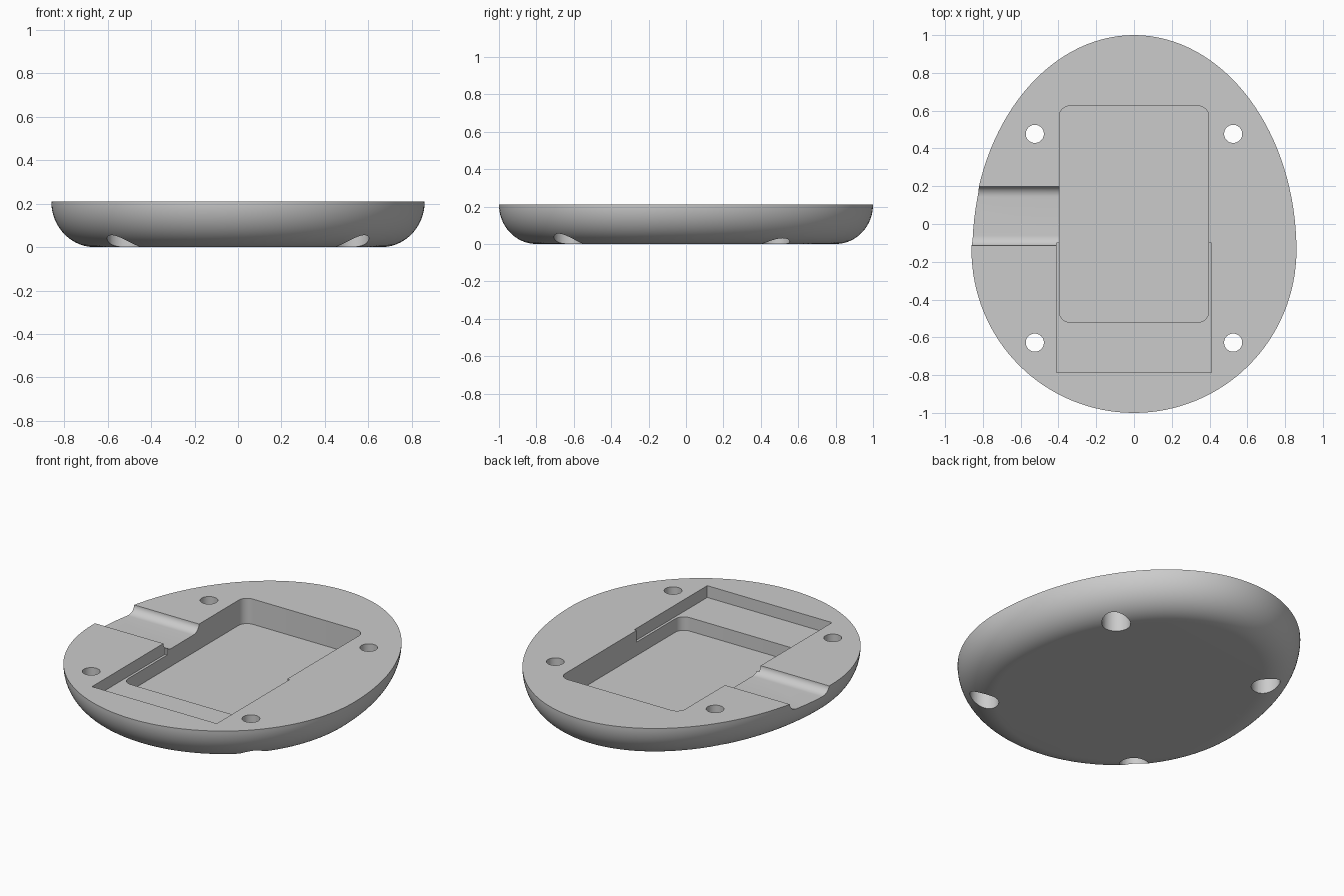
import bpy, bmesh
from math import sin, cos, pi, radians
from mathutils import Vector

if "Cube" in bpy.data.objects:
    bpy.data.objects.remove(bpy.data.objects["Cube"])

HEIGHT, HALF_WIDTH, MID_Y = 0.21, 0.86, -0.14
EDGE = 0.2          # width of the rounded underside
SEGMENTS, STEPS = 128, 20

grey = bpy.data.materials.new("plain_grey")
grey.use_nodes = True
colour = (0.6, 0.6, 0.6, 1)
grey.diffuse_color = colour
grey.node_tree.nodes["Principled BSDF"].inputs["Base Color"].default_value = colour


def make_object(name, bm):
    bmesh.ops.recalc_face_normals(bm, faces=bm.faces)
    mesh = bpy.data.meshes.new(name)
    bm.to_mesh(mesh)
    bm.free()
    mesh.materials.append(grey)
    obj = bpy.data.objects.new(name, mesh)
    bpy.context.collection.objects.link(obj)
    return obj


def loft(name, rings):
    """Skin equal closed rings and cap both ends."""
    bm = bmesh.new()
    loops = [[bm.verts.new(p) for p in ring] for ring in rings]
    n = len(loops[0])
    for a, b in zip(loops, loops[1:]):
        for i in range(n):
            j = (i + 1) % n
            bm.faces.new((a[i], a[j], b[j], b[i]))
    bm.faces.new(loops[0])
    bm.faces.new(loops[-1])
    return make_object(name, bm)


def egg_ring(inset, z):
    """Egg outline moved inward along its normal."""
    ring = []
    for i in range(SEGMENTS):
        a = 2 * pi * i / SEGMENTS
        length = 1 - MID_Y if sin(a) > 0 else 1 + MID_Y
        normal = Vector((cos(a) * length, sin(a) * HALF_WIDTH)).normalized()
        ring.append((HALF_WIDTH * cos(a) - inset * normal.x,
                     MID_Y + length * sin(a) - inset * normal.y, z))
    return ring


def rounded_rect(x0, x1, y0, y1, r, steps=8):
    corners = [(x1 - r, y1 - r), (x0 + r, y1 - r), (x0 + r, y0 + r), (x1 - r, y0 + r)]
    return [(cx + r * cos(pi / 2 * (q + s / steps)), cy + r * sin(pi / 2 * (q + s / steps)))
            for q, (cx, cy) in enumerate(corners) for s in range(steps + 1)]


def upright_cutter(name, outline, z0, z1):
    return loft(name, [[(x, y, z) for x, y in outline] for z in (z0, z1)])


def circle(cx, cy, r, n=40):
    return [(cx + r * cos(2 * pi * i / n), cy + r * sin(2 * pi * i / n)) for i in range(n)]


# Egg-shaped base with a rounded underside
angles = [pi / 2 * i / STEPS for i in range(STEPS + 1)]
base = loft("egg_shaped_base",
            [egg_ring(EDGE * (1 - cos(a)), HEIGHT * (1 - sin(a))) for a in angles])

cutters = []

# Deep pocket and shallower front ledge
cutters.append(upright_cutter("pocket_cutter",
                              rounded_rect(-0.395, 0.395, -0.52, 0.625, 0.055), 0.06, 0.4))
ledge = [(-0.41, -0.785), (0.41, -0.785), (0.41, -0.1), (-0.41, -0.1)]
cutters.append(upright_cutter("ledge_cutter", ledge, 0.14, 0.4))

# Side channel with rounded lower edges
y0, y1, floor, fillet = -0.115, 0.198, 0.165, 0.055
arc = [pi / 2 * i / 10 for i in range(11)]
profile = [(y0, 0.4)]
profile += [(y0 + fillet * (1 - cos(a)), HEIGHT - (HEIGHT - floor) * sin(a)) for a in arc]
profile += [(y1 - fillet * (1 - cos(a)), HEIGHT - (HEIGHT - floor) * sin(a)) for a in reversed(arc)]
profile.append((y1, 0.4))
cutters.append(loft("channel_cutter", [[(x, y, z) for y, z in profile] for x in (-1.0, -0.385)]))

# Four screw holes, wider from below
for x in (-0.525, 0.525):
    for y in (-0.628, 0.477):
        cutters.append(upright_cutter("screw_hole_cutter", circle(x, y, 0.048), -0.1, 0.4))
        cutters.append(upright_cutter("screw_head_cutter", circle(x, y, 0.078), -0.1, 0.12))

bpy.ops.object.select_all(action="DESELECT")
base.select_set(True)
bpy.context.view_layer.objects.active = base
for cutter in cutters:
    cutter.hide_render = True
    cut = base.modifiers.new("cut", "BOOLEAN")
    cut.operation, cut.solver, cut.object = "DIFFERENCE", "EXACT", cutter
    bpy.ops.object.modifier_apply(modifier=cut.name)
    bpy.data.objects.remove(cutter)

bpy.ops.object.shade_smooth_by_angle(angle=radians(30))
